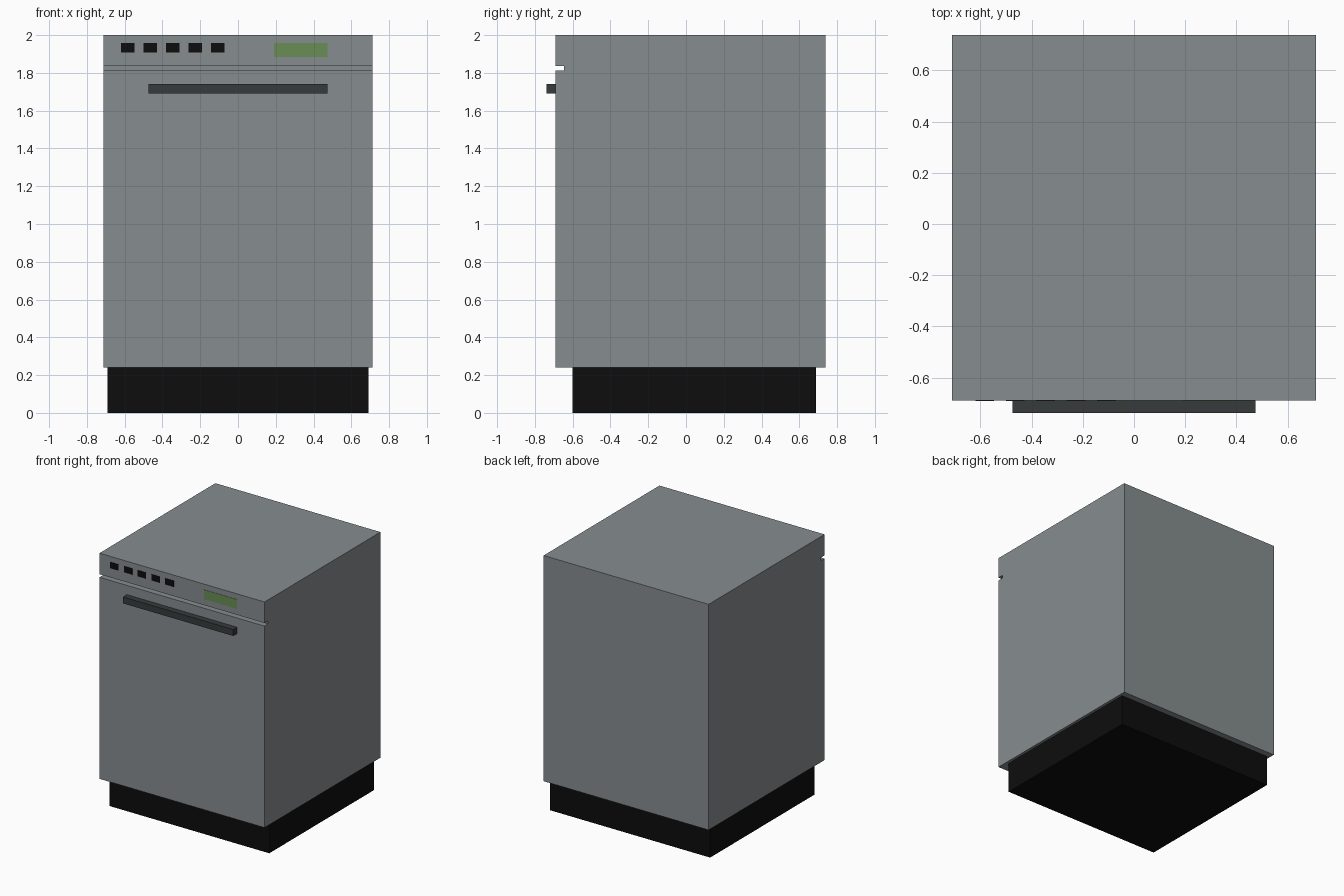
import bpy, bmesh

cube = bpy.data.objects.get("Cube")
if cube:
    bpy.data.objects.remove(cube, do_unlink=True)


def material(name, r, g, b):
    m = bpy.data.materials.new(name)
    m.use_nodes = True
    m.diffuse_color = (r, g, b, 1)
    m.node_tree.nodes["Principled BSDF"].inputs["Base Color"].default_value = (r, g, b, 1)
    return m


steel = material("steel grey", 0.24, 0.264, 0.274)
black = material("black", 0.004, 0.004, 0.004)
charcoal = material("charcoal", 0.037, 0.044, 0.044)
green = material("display green", 0.144, 0.27, 0.09)


def extrude_profile(name, profile, x0, x1, mat):
    """Sweep a closed (y, z) profile along x."""
    bm = bmesh.new()
    face = bm.faces.new([bm.verts.new((x0, y, z)) for y, z in profile])
    swept = bmesh.ops.extrude_face_region(bm, geom=[face])["geom"]
    moved = [v for v in swept if isinstance(v, bmesh.types.BMVert)]
    bmesh.ops.translate(bm, verts=moved, vec=(x1 - x0, 0, 0))
    bmesh.ops.recalc_face_normals(bm, faces=bm.faces)
    mesh = bpy.data.meshes.new(name)
    bm.to_mesh(mesh)
    bm.free()
    mesh.materials.append(mat)
    obj = bpy.data.objects.new(name, mesh)
    bpy.context.collection.objects.link(obj)
    return obj


def box(name, x0, x1, y0, y1, z0, z1, mat):
    return extrude_profile(name, [(y0, z0), (y1, z0), (y1, z1), (y0, z1)], x0, x1, mat)


front, back, half = -0.69, 0.738, 0.712
groove_low, groove_high, groove_back = 1.812, 1.836, -0.645

# Cabinet with the groove between door and control panel
extrude_profile("cabinet", [
    (front, 0.24), (back, 0.24), (back, 2), (front, 2),
    (front, groove_high), (groove_back, groove_high),
    (groove_back, groove_low), (front, groove_low)], -half, half, steel)

# Recessed plinth
box("plinth", -0.69, 0.69, -0.60, 0.688, 0, 0.24, black)

# Door handle
box("door_handle", -0.475, 0.475, -0.738, front, 1.69, 1.74, charcoal)

# Row of buttons and the display on the control panel
for i in range(5):
    x = -0.62 + i * 0.119
    box(f"button_{i + 1}", x, x + 0.073, front - 0.002, front, 1.908, 1.957, black)
box("display", 0.19, 0.475, front - 0.002, front, 1.883, 1.957, green)
